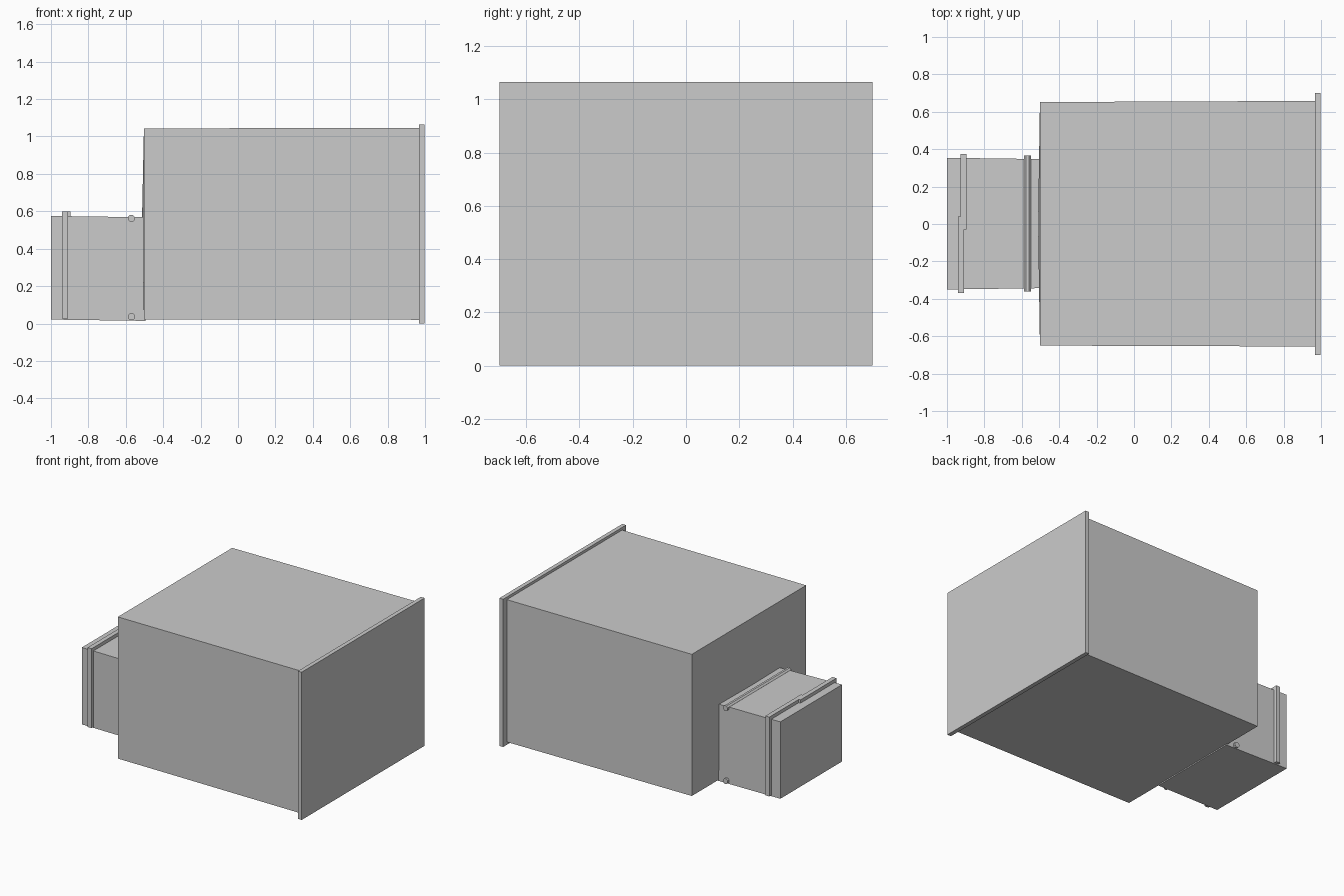
import bpy, bmesh, math
from mathutils import Matrix, Vector

if "Cube" in bpy.data.objects:
    bpy.data.objects.remove(bpy.data.objects["Cube"])


def finish(name, bm):
    bmesh.ops.recalc_face_normals(bm, faces=bm.faces)
    mesh = bpy.data.meshes.new(name)
    bm.to_mesh(mesh)
    bm.free()
    obj = bpy.data.objects.new(name, mesh)
    bpy.context.collection.objects.link(obj)
    return obj


def loft(name, sections, bulge=None):
    """Skin rectangles (x, y0, y1, z0, z1) along x; bulge pokes the first cap."""
    bm = bmesh.new()
    rings = [[bm.verts.new((x, y, z)) for y, z in
              ((y0, z0), (y1, z0), (y1, z1), (y0, z1))]
             for x, y0, y1, z0, z1 in sections]
    for a, b in zip(rings, rings[1:]):
        for i in range(4):
            j = (i + 1) % 4
            bm.faces.new((a[i], a[j], b[j], b[i]))
    cap = bm.faces.new(rings[0])
    bm.faces.new(rings[-1])
    if bulge:
        tip = bmesh.ops.poke(bm, faces=[cap])["verts"][0]
        tip.co = Vector(bulge)
    return finish(name, bm)


def box(name, x, y, z):
    return loft(name, [(x[0], *y, *z), (x[1], *y, *z)])


def rod(name, x, z, y0, y1, radius):
    bm = bmesh.new()
    turn = Matrix.Rotation(math.pi / 2, 4, 'X') @ Matrix.Rotation(math.pi / 8, 4, 'Z')
    bmesh.ops.create_cone(bm, cap_ends=True, segments=8, radius1=radius,
                          radius2=radius, depth=y1 - y0,
                          matrix=Matrix.Translation((x, (y0 + y1) / 2, z)) @ turn)
    return finish(name, bm)


# Large housing with a very slightly bulged rear panel
loft("main_housing", [(-0.503, -0.65, 0.652, 0.022, 1.043),
                      (0.975, -0.655, 0.658, 0.02, 1.046)],
     bulge=(-0.513, 0, 0.57))

# Screen plate that overhangs the housing
box("front_panel", (0.968, 0.998), (-0.70, 0.70), (0.0, 1.065))

# Smaller rear neck
loft("rear_neck", [(-1.0, -0.35, 0.354, 0.021, 0.575),
                   (-0.495, -0.343, 0.347, 0.014, 0.568)])

# Two straps that meet with a small jog on top of the neck
for side, x0, tip, edge in (("left", -0.941, 0.04, -0.37),
                            ("right", -0.927, -0.03, 0.375)):
    x = (x0, x0 + 0.032)
    box(f"{side}_strap_top", x, sorted((edge, tip)), (0.55, 0.598))
    inner = edge * 0.85
    box(f"{side}_strap_side", x, sorted((edge, inner)), (0.026, 0.598))

# Octagonal cross rods through the neck
for label, z in (("upper", 0.562), ("lower", 0.036)):
    rod(f"{label}_cross_rod", -0.57, z, -0.36, 0.365, 0.02)
